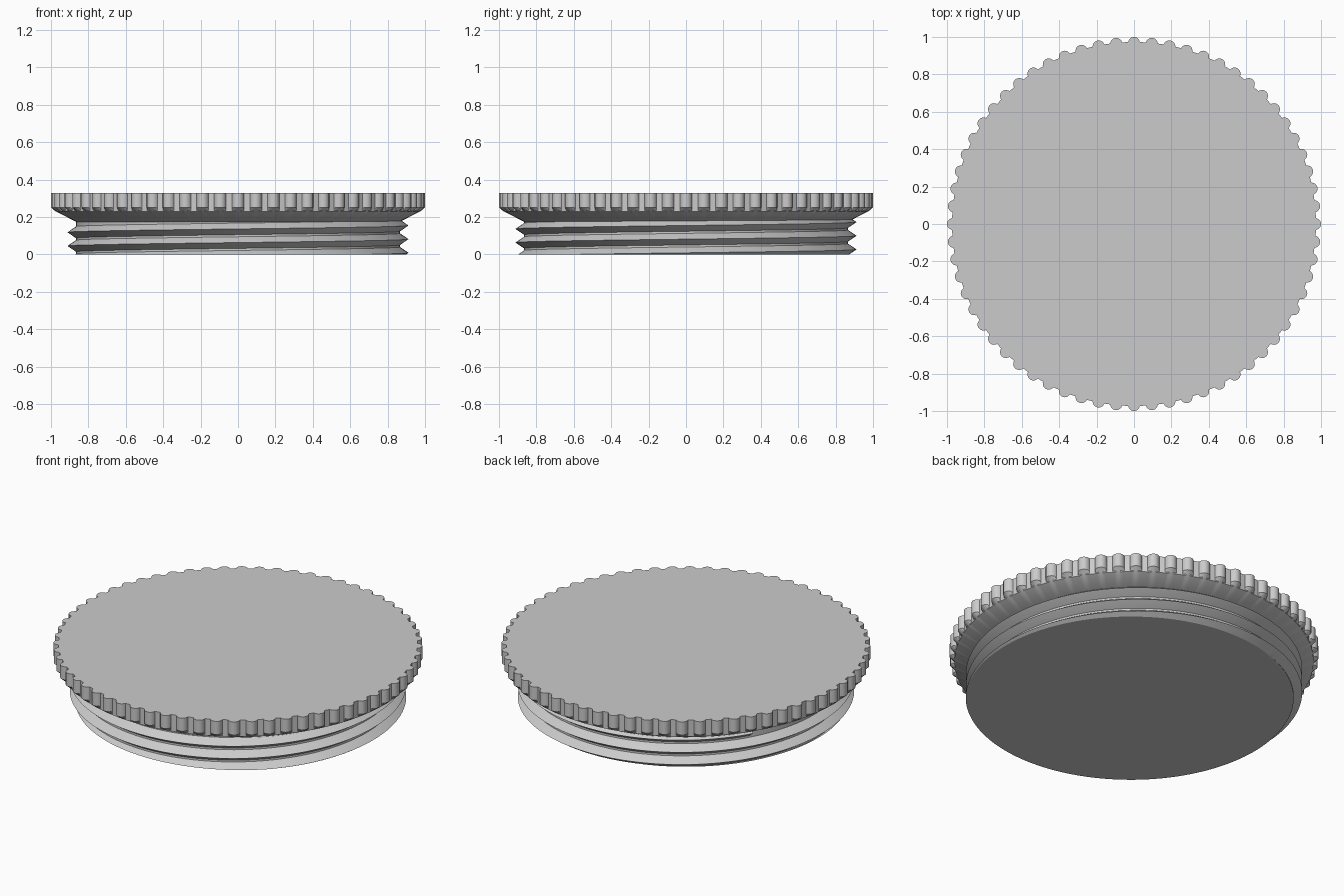
import bpy, bmesh
from math import sin, cos, pi, sqrt, radians, asin

cube = bpy.data.objects.get("Cube")
if cube:
    bpy.data.objects.remove(cube)

grey = bpy.data.materials.new("light grey plastic")
grey.use_nodes = True
colour = (0.6, 0.6, 0.6, 1)
grey.diffuse_color = colour
grey.node_tree.nodes["Principled BSDF"].inputs["Base Color"].default_value = colour

KNURLS = 64
RIM = 0.973          # rim radius between knurls
KNURL_C = 0.968      # radius of the knurl centres
KNURL_R = 0.032
CORE = 0.866         # stem radius at thread root
CREST = 0.912
PITCH = 0.073


def finish(bm, name):
    bmesh.ops.recalc_face_normals(bm, faces=bm.faces)
    mesh = bpy.data.meshes.new(name)
    bm.to_mesh(mesh)
    bm.free()
    mesh.materials.append(grey)
    obj = bpy.data.objects.new(name, mesh)
    bpy.context.collection.objects.link(obj)
    bpy.ops.object.select_all(action='DESELECT')
    obj.select_set(True)
    bpy.context.view_layer.objects.active = obj
    bpy.ops.object.shade_smooth_by_angle(angle=radians(28))
    return obj


def skin(bm, rings, closed=True):
    """Bridge consecutive rings of vertices with quads."""
    for low, high in zip(rings, rings[1:]):
        n = len(low)
        for i in range(n if closed else n - 1):
            j = (i + 1) % n
            bm.faces.new((low[i], low[j], high[j], high[i]))


def rim_radius(offset, size):
    """Outline radius near a knurl of the given size."""
    side = KNURL_C * sin(offset)
    if abs(side) >= size:
        return RIM
    return max(RIM, KNURL_C * cos(offset) + sqrt(size * size - side * side))


# Knurled cap: scalloped rim, tapered knurl ends and conical underside
edge = asin(KNURL_R / KNURL_C)
steps = [edge * sin(radians(a)) for a in (-90, -68, -45, -22, 0, 22, 45, 68, 90)]
bm = bmesh.new()
rings = []
for z, size, scale in ((0.175, 0, CORE / RIM), (0.23, 0, 1), (0.236, 0.014, 1),
                       (0.252, KNURL_R, 1), (0.33, KNURL_R, 1)):
    ring = []
    for k in range(KNURLS):
        for off in steps:
            a = 2 * pi * k / KNURLS + off
            r = rim_radius(off, size) * scale
            ring.append(bm.verts.new((r * cos(a), r * sin(a), z)))
    rings.append(ring)
skin(bm, rings)
bm.faces.new(rings[-1])
bm.faces.new(rings[0])
finish(bm, "knurled_cap")

# Plain stem below the cap
bm = bmesh.new()
bmesh.ops.create_cone(bm, cap_ends=True, segments=160, radius1=CORE, radius2=CORE, depth=0.18)
bmesh.ops.translate(bm, verts=bm.verts, vec=(0, 0, 0.09))
finish(bm, "stem")

# Right-hand V thread wound round the stem, cut flat at the base
bm = bmesh.new()
profile = ((CORE - 0.01, -0.036), (CORE, -0.031), (CREST, 0), (CORE, 0.031), (CORE - 0.01, 0.036))
PER_TURN = 160
rings = []
for i in range(int(-0.65 * PER_TURN), int(2.42 * PER_TURN)):
    t = i / PER_TURN
    a = 2 * pi * t
    rings.append([bm.verts.new((r * cos(a), r * sin(a), 0.009 + PITCH * t + dz))
                  for r, dz in profile])
skin(bm, rings)
bm.faces.new(rings[0])
bm.faces.new(rings[-1])
cut = bmesh.ops.bisect_plane(bm, geom=bm.verts[:] + bm.edges[:] + bm.faces[:], dist=1e-5,
                             plane_co=(0, 0, 0), plane_no=(0, 0, -1), clear_outer=True)
rim = [e for e in cut["geom_cut"] if isinstance(e, bmesh.types.BMEdge)]
bmesh.ops.holes_fill(bm, edges=rim, sides=0)
finish(bm, "screw_thread")
